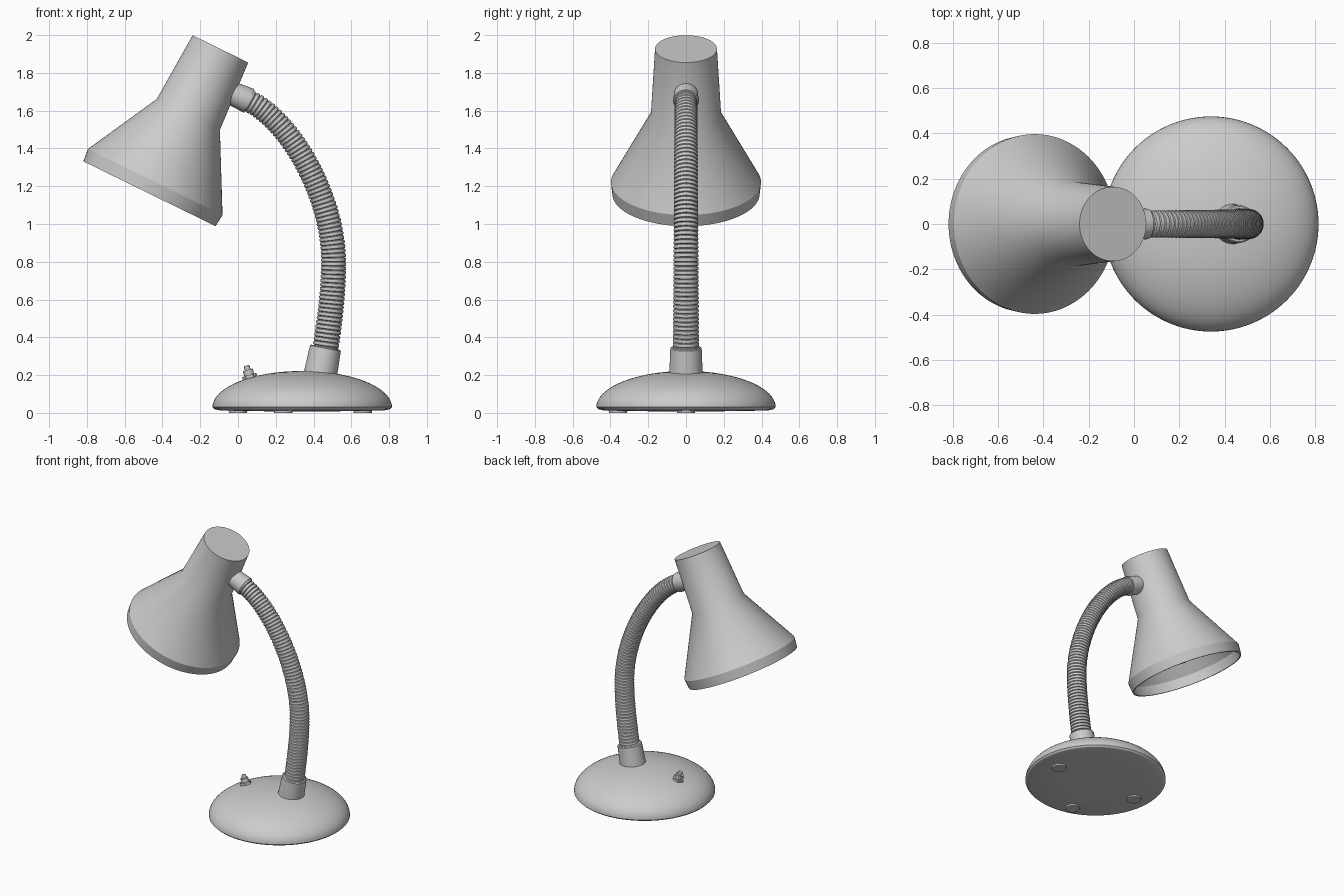
import bpy, bmesh, math
from mathutils import Vector
from mathutils.geometry import interpolate_bezier

cube = bpy.data.objects.get("Cube")
if cube:
    bpy.data.objects.remove(cube, do_unlink=True)

GREY = (0.6, 0.6, 0.6, 1.0)
grey = bpy.data.materials.new("satin grey")
grey.use_nodes = True
grey.diffuse_color = GREY
grey.node_tree.nodes["Principled BSDF"].inputs["Base Color"].default_value = GREY


def tube(name, rings, sides=64, smooth=30):
    """Skin a list of (centre, axis, radius) rings; radius 0 makes a pole."""
    bm = bmesh.new()
    loops = []
    for centre, axis, radius in rings:
        axis = axis.normalized()
        v = Vector((0, 1, 0))
        u = v.cross(axis)
        if radius == 0:
            loops.append([bm.verts.new(centre)])
            continue
        loops.append([bm.verts.new(centre + radius * (u * math.cos(a) + v * math.sin(a)))
                      for a in (math.tau * i / sides for i in range(sides))])
    for a, b in zip(loops, loops[1:]):
        for i in range(sides):
            j = (i + 1) % sides
            corners = [a[i % len(a)], a[j % len(a)], b[j % len(b)], b[i % len(b)]]
            bm.faces.new(list(dict.fromkeys(corners)))
    for end in (loops[0], loops[-1]):
        if len(end) > 1:
            bm.faces.new(end)
    bmesh.ops.recalc_face_normals(bm, faces=bm.faces)
    mesh = bpy.data.meshes.new(name)
    bm.to_mesh(mesh)
    bm.free()
    mesh.materials.append(grey)
    obj = bpy.data.objects.new(name, mesh)
    bpy.context.collection.objects.link(obj)
    if smooth:
        bpy.ops.object.select_all(action='DESELECT')
        obj.select_set(True)
        bpy.context.view_layer.objects.active = obj
        bpy.ops.object.shade_smooth_by_angle(angle=math.radians(smooth))
    return obj


def lathe(name, origin, axis, profile, **options):
    """Revolve (radius, distance along axis) points."""
    origin, axis = Vector(origin), Vector(axis).normalized()
    return tube(name, [(origin + axis * d, axis, r) for r, d in profile], **options)


UP = (0, 0, 1)
BASE_X = 0.34

# Domed base with a slightly bulging underside
dome = [(0.475 * math.cos(t), 0.03 + 0.192 * math.sin(t))
        for t in (math.pi / 2 * i / 20 for i in range(20))]
lathe("base", (BASE_X, 0, 0), UP,
      [(0, 0.008), (0.3, 0.009), (0.44, 0.014), (0.465, 0.02)] + dome + [(0, 0.222)], sides=96)

# Low pads under the base
for i, (x, y) in enumerate([(-0.34, 0), (0.32, 0), (-0.1, -0.36)]):
    lathe(f"foot_{i + 1}", (BASE_X + x, y, 0), UP, [(0.048, 0), (0.05, 0.015)], sides=32)

# Push switch: hexagonal nut, barrel and button
switch_at, switch_axis = (0.068, 0, 0.172), (-0.3, 0, 1)
lathe("switch_nut", switch_at, switch_axis, [(0.04, 0), (0.04, 0.03)], sides=6, smooth=0)
lathe("switch_barrel", switch_at, switch_axis, [(0.027, 0.02), (0.027, 0.058)], sides=24)
lathe("switch_button", switch_at, switch_axis,
      [(0.016, 0.05), (0.016, 0.076), (0.012, 0.082)], sides=24)

# Flexible neck: ribs swept along a curved path
foot, bend, tip = Vector((0.462, 0, 0.33)), Vector((0.506, 0, 0.8)), Vector((0.05, 0, 1.655))
path = interpolate_bezier(foot, Vector((0.485, 0, 0.49)), Vector((0.506, 0, 0.64)), bend, 120)
path += interpolate_bezier(bend, Vector((0.506, 0, 1.14)), Vector((0.28, 0, 1.55)), tip, 240)[1:]
lengths = [0.0]
for p, q in zip(path, path[1:]):
    lengths.append(lengths[-1] + (q - p).length)


def path_point(s):
    k = next((k for k in range(1, len(path) - 1) if lengths[k] >= s), len(path) - 1)
    f = (s - lengths[k - 1]) / (lengths[k] - lengths[k - 1])
    return path[k - 1].lerp(path[k], f), path[k] - path[k - 1]


RIBS = 66
rib_shape = [(0.0, -0.008), (0.15, -0.001), (0.5, 0.001), (0.85, -0.001)]
rings = []
for rib in range(RIBS):
    for offset, swell in rib_shape:
        t = (rib + offset) / RIBS
        centre, axis = path_point(t * lengths[-1])
        rings.append((centre, axis, 0.069 - 0.010 * t + swell))
tube("flexible_neck", rings, sides=32)

# Collars at both ends of the neck
lathe("lower_collar", (0.43, 0, 0.17), (0.19, 0, 1),
      [(0.09, 0), (0.083, 0.175), (0.077, 0.18), (0.06, 0.18)], sides=48)
lathe("upper_collar", (-0.06, 0, 1.705), (0.91, 0, -0.41),
      [(0.06, 0), (0.068, 0.125), (0.066, 0.132), (0.05, 0.132)], sides=48)

# Lamp shade: closed cap, flared cone and short rim, with a wall thickness
SHADE_TOP, SHADE_AXIS = (-0.093, 0, 1.927), (-0.44, 0, -0.898)
outer = [(0.164, 0), (0.186, 0.386), (0.397, 0.785), (0.39, 0.854)]
inner = [(0.38, 0.854), (0.385, 0.785), (0.175, 0.391), (0.153, 0.012), (0, 0.012)]
lathe("lamp_shade", SHADE_TOP, SHADE_AXIS, [(0, 0)] + outer + inner, sides=96)

# Bulb and its socket inside the shade
lathe("bulb_socket", SHADE_TOP, SHADE_AXIS, [(0.075, 0.01), (0.075, 0.42)], sides=32)
bulb = [(0.135 * math.sin(t), 0.64 - 0.135 * math.cos(t))
        for t in (math.pi * i / 20 for i in range(6, 20))]
lathe("bulb", SHADE_TOP, SHADE_AXIS,
      [(0.06, 0.4), (0.065, 0.47)] + bulb + [(0, 0.775)], sides=48)
